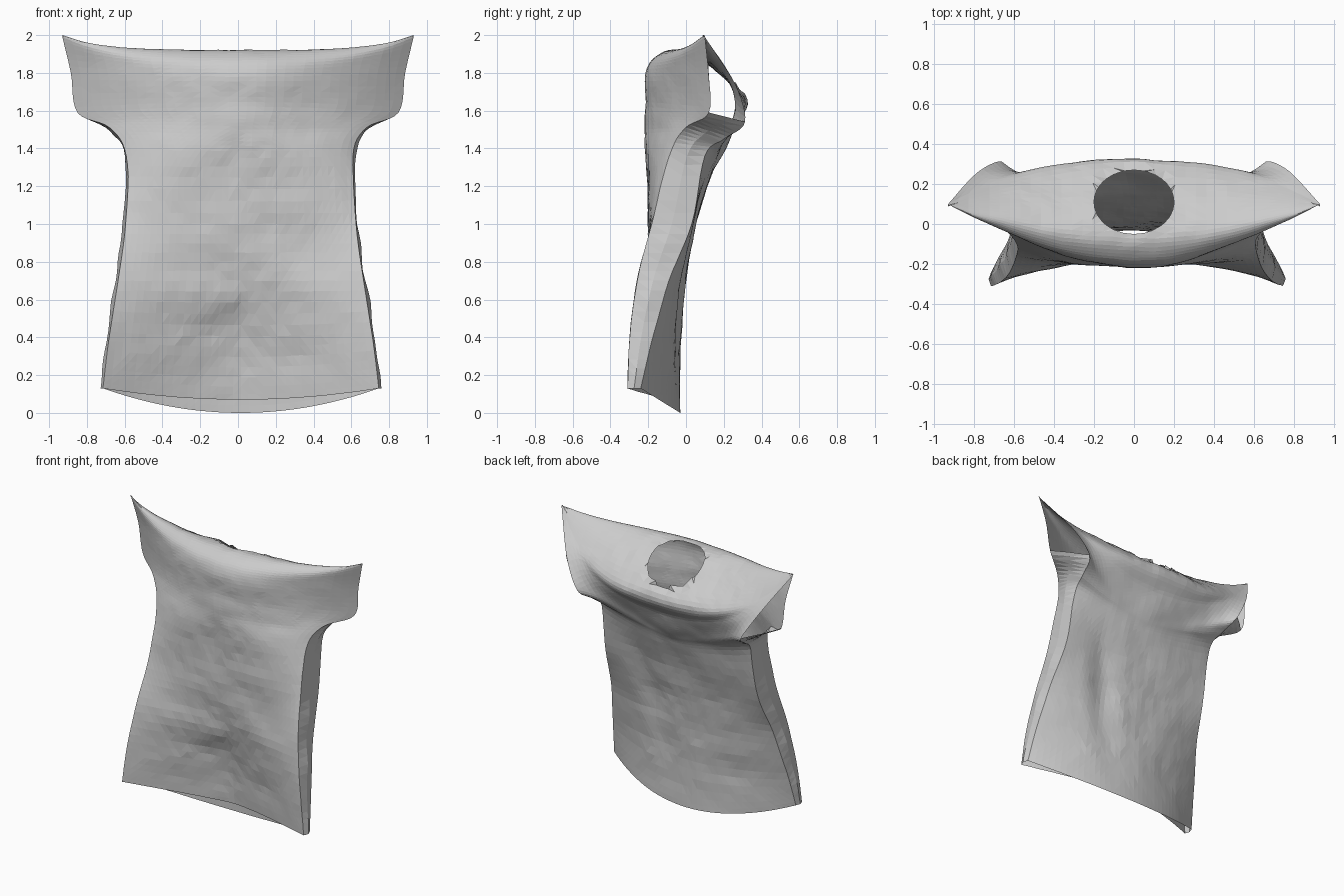
import bpy, bmesh, math
from mathutils import Vector, noise

default_cube = bpy.data.objects.get("Cube")
if default_cube:
    bpy.data.objects.remove(default_cube, do_unlink=True)

COLUMNS, STEPS = 36, 6
BODY_ROWS = 6   # row pairs joined by the side seams, hem to sleeve underside

# Fabric strips: half width, y centre, y edge, z centre, z edge,
# then the power of the y curve and of the z curve
FRONT = [
    (.73, -.06, -.31, .07, .13, 1.5, 2),
    (.70, -.09, -.30, .35, .38, 1.4, 2),
    (.65, -.17, -.26, .70, .70, 1.4, 2),
    (.61, -.20, -.18, 1, 1, 3, 2),
    (.60, -.21, -.09, 1.35, 1.36, 3, 2),
    (.68, -.21, 0, 1.5, 1.51, 2.2, 2),
    (.85, -.22, .12, 1.62, 1.59, 1.8, 2),
    (.885, -.22, .12, 1.78, 1.8, 1.8, 2),
]
TOP = [
    (.93, -.17, .1, 1.88, 1.99, 1.9, 4),
    (.93, -.05, .1, 1.92, 1.99, 2, 4),
    (.93, .14, .1, 1.83, 1.99, 2.2, 4),
    (.93, .32, .1, 1.66, 1.99, 2.3, 3.5),
]
BACK = [
    (.78, .26, .26, 1.51, 1.74, 3, 2),
    (.66, .2, .31, 1.38, 1.54, 5, 1.3),
    (.62, .17, .2, 1.32, 1.45, 3, 1.3),
    (.60, .14, .1, 1.25, 1.36, 2.5, 1.5),
    (.61, .05, .03, 1, 1, 2.5, 2),
    (.65, 0, -.09, .70, .70, 2.5, 2),
    (.70, -.03, -.18, .35, .38, 2, 2),
    (.73, -.03, -.24, 0, .13, 2, 2),
]


def spline(keys, steps):
    """Smoothly interpolate the strips between key rows."""
    out = []
    for i in range(len(keys) - 1):
        a, b = keys[max(i - 1, 0)], keys[i]
        c, d = keys[i + 1], keys[min(i + 2, len(keys) - 1)]
        for s in range(steps):
            t = s / steps
            out.append([q + t / 2 * (r - p + t * (2 * p - 5 * q + 4 * r - e
                        + t * (3 * (q - r) + e - p)))
                        for p, q, r, e in zip(a, b, c, d)])
    return out + [list(keys[-1])]


def row_points(row):
    w, yc, ye, zc, ze, y_power, z_power = row
    for j in range(COLUMNS + 1):
        u = 2 * j / COLUMNS - 1
        z = zc + (ze - zc) * abs(u) ** z_power
        # the lower body hangs slightly to one side
        sway = .015 * min(1, max(0, 1.5 - z) * 4)
        yield Vector((u * min(w, .93) + sway,
                      yc + (ye - yc) * abs(u) ** y_power, min(z, 2)))


def wrinkle(p):
    """Soft creases, fading out at the hem and the shoulder tips."""
    fade = min(1, p.z * 3) * max(0, 1 - abs(p.x))
    broad = noise.noise(Vector((p.x * 3, p.y * 3, p.z * 5)))
    fine = noise.noise(p * 12)
    return Vector((0, .016 * broad + .006 * fine, .006 * fine)) * fade


def back_groove(p):
    """Slanting hollow running from the left underarm down the back."""
    middle = .15 + .15 * p.z
    across = math.exp(-((p.x - middle) / .1) ** 2)
    along = math.exp(-((p.z - .75) / .4) ** 2)
    return Vector((0, -.03 * across * along, 0))


# Front, shoulders and back as one continuous sheet
rows = spline(FRONT + TOP + BACK, STEPS)
last = len(rows) - 1
back_start = (len(FRONT) + len(TOP)) * STEPS
bm = bmesh.new()
grid = []
for i, row in enumerate(rows):
    points = [p + wrinkle(p) for p in row_points(row)]
    if i > back_start:
        points = [p + back_groove(p) for p in points]
    grid.append([bm.verts.new(p) for p in points])
for i in range(last):
    for j in range(COLUMNS):
        bm.faces.new((grid[i][j], grid[i][j + 1],
                      grid[i + 1][j + 1], grid[i + 1][j]))

# Side seams and sleeve undersides, leaving sleeve ends and hem open
for j in (0, COLUMNS):
    middle = []
    for i in range(BODY_ROWS * STEPS + 1):
        a, b = grid[i][j], grid[last - i][j]
        m = (a.co + b.co) / 2
        m.x += math.copysign(.012, m.x) + .015 * noise.noise(m * 6)
        middle.append(bm.verts.new(m))
    for i in range(BODY_ROWS * STEPS):
        for side in (grid[i][j], grid[i + 1][j]), (grid[last - i][j],
                                                   grid[last - i - 1][j]):
            bm.faces.new((side[0], side[1], middle[i + 1], middle[i]))

# Round neck opening
centre, rx, ry = Vector((0, .11, 0)), .2, .16


def neck_distance(p):
    return math.hypot((p.x - centre.x) / rx, (p.y - centre.y) / ry)


top_start = len(FRONT) * STEPS
top_verts = {v for r in grid[top_start:back_start - STEPS + 1] for v in r}
hole = [f for f in bm.faces if all(v in top_verts for v in f.verts)
        and neck_distance(f.calc_center_median()) < 1]
rim = {v for f in hole for v in f.verts}
bmesh.ops.delete(bm, geom=hole, context='FACES')
for v in rim:
    if v.is_valid:
        k = neck_distance(v.co)
        v.co.x = centre.x + (v.co.x - centre.x) / k
        v.co.y = centre.y + (v.co.y - centre.y) / k

# Gather the shoulder tips and facet the cloth
bmesh.ops.remove_doubles(bm, verts=bm.verts, dist=.002)
bmesh.ops.recalc_face_normals(bm, faces=bm.faces)
bmesh.ops.triangulate(bm, faces=bm.faces, quad_method='SHORT_EDGE')

mesh = bpy.data.meshes.new("shirt")
bm.to_mesh(mesh)
bm.free()
shirt = bpy.data.objects.new("shirt", mesh)
bpy.context.collection.objects.link(shirt)

# Plain grey cloth
grey = bpy.data.materials.new("grey cloth")
grey.use_nodes = True
colour = (.6, .6, .6, 1)
grey.diffuse_color = colour
grey.node_tree.nodes["Principled BSDF"].inputs["Base Color"].default_value = colour
mesh.materials.append(grey)
